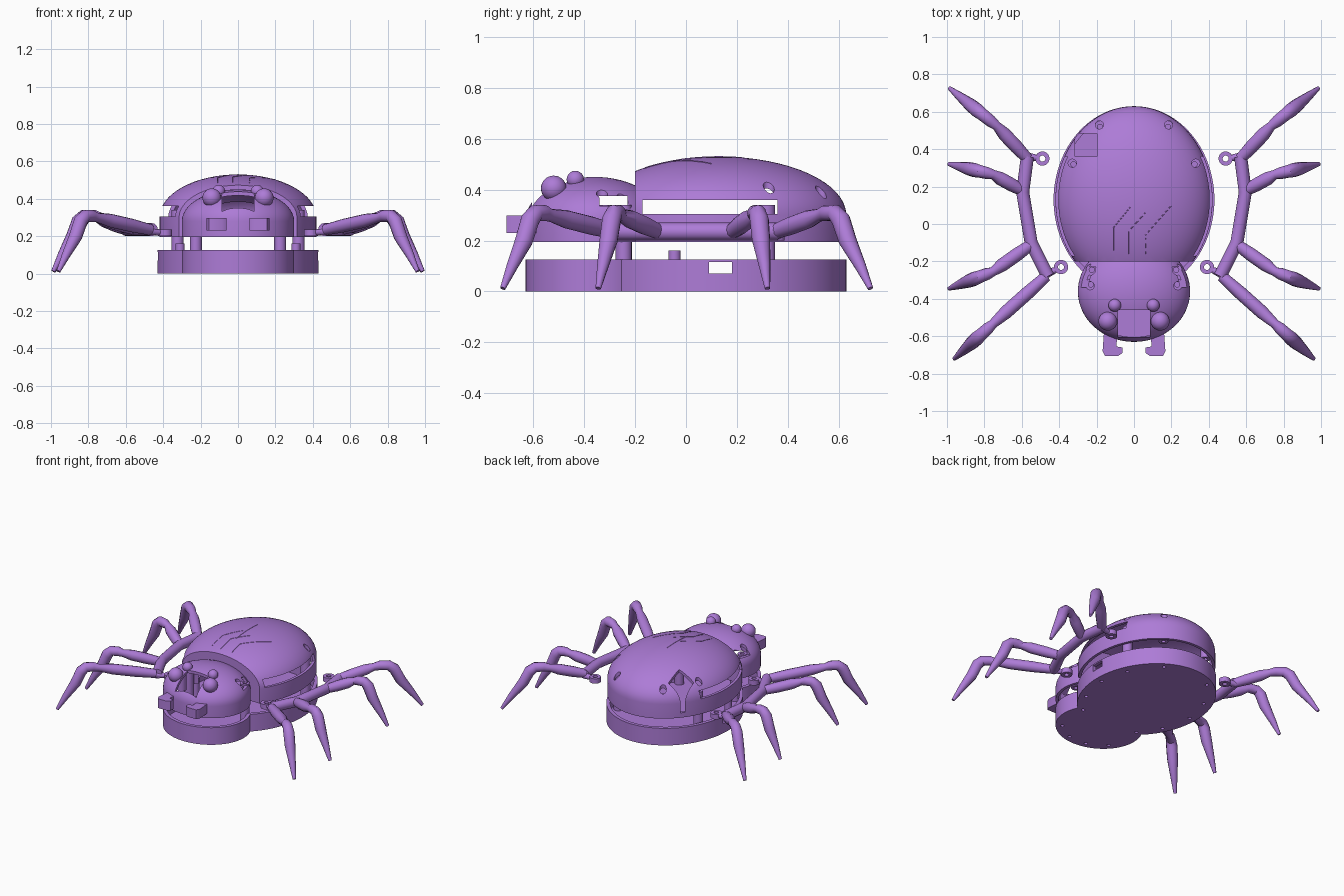
import bpy, bmesh, math
from mathutils import Vector

if "Cube" in bpy.data.objects:
    bpy.data.objects.remove(bpy.data.objects["Cube"])

mat = bpy.data.materials.new("purple")
mat.diffuse_color = (0.42, 0.2, 0.68, 1)
mat.use_nodes = True
mat.node_tree.nodes["Principled BSDF"].inputs["Base Color"].default_value = mat.diffuse_color


def activate(ob):
    bpy.ops.object.select_all(action='DESELECT')
    ob.select_set(True)
    bpy.context.view_layer.objects.active = ob


def add(name, bm):
    bmesh.ops.remove_doubles(bm, verts=bm.verts[:], dist=1e-5)
    bmesh.ops.recalc_face_normals(bm, faces=bm.faces[:])
    me = bpy.data.meshes.new(name)
    bm.to_mesh(me)
    bm.free()
    ob = bpy.data.objects.new(name, me)
    bpy.context.collection.objects.link(ob)
    me.materials.append(mat)
    return ob


def finish(ob):
    activate(ob)
    bpy.ops.object.shade_smooth_by_angle(angle=math.radians(35))
    return ob


def lathe(name, prof, cx=0, cy=0, sx=1, sy=1, n=96, closed=False):
    bm = bmesh.new()
    rings = [[bm.verts.new((cx + r * sx * math.cos(math.tau * k / n),
                            cy + r * sy * math.sin(math.tau * k / n), z)) for k in range(n)]
             for r, z in prof]
    pairs = list(zip(rings, rings[1:])) + ([(rings[-1], rings[0])] if closed else [])
    for a, b in pairs:
        for k in range(n):
            m = (k + 1) % n
            bm.faces.new((a[k], a[m], b[m], b[k]))
    return add(name, bm)


def dome(name, cy, sx, sy, z0, z1, h):
    arc = [(math.cos(t * math.pi / 32), z1 + h * math.sin(t * math.pi / 32)) for t in range(16)]
    return lathe(name, [(0, z0), (1, z0)] + arc + [(0, z1 + h)], 0, cy, sx, sy)


def disc(name, cy, sx, sy, z0, z1):
    return lathe(name, [(0, z0), (1, z0), (1, z1), (0, z1)], 0, cy, sx, sy)


def rod(name, x, y, r, z0, z1, n=20):
    return lathe(name, [(0, z0), (r, z0), (r, z1), (0, z1)], x, y, n=n)


def box(name, x0, x1, y0, y1, z0, z1):
    bm = bmesh.new()
    bmesh.ops.create_cube(bm, size=1)
    for v in bm.verts:
        v.co = ((x0 + x1) / 2 + v.co.x * (x1 - x0), (y0 + y1) / 2 + v.co.y * (y1 - y0),
                (z0 + z1) / 2 + v.co.z * (z1 - z0))
    return add(name, bm)


def boolean(ob, tool, op='DIFFERENCE'):
    m = ob.modifiers.new("bool", 'BOOLEAN')
    m.operation, m.solver, m.object = op, 'EXACT', tool
    activate(ob)
    bpy.ops.object.modifier_apply(modifier=m.name)
    bpy.data.objects.remove(tool)


def tube(name, pts, res=4):
    cu = bpy.data.curves.new(name, 'CURVE')
    cu.dimensions, cu.bevel_depth, cu.bevel_resolution = '3D', 1.0, res
    cu.use_fill_caps = True
    sp = cu.splines.new('POLY')
    sp.points.add(len(pts) - 1)
    for p, (co, r) in zip(sp.points, pts):
        p.co, p.radius = (*co, 1), r
    ob = bpy.data.objects.new(name, cu)
    bpy.context.collection.objects.link(ob)
    cu.materials.append(mat)
    activate(ob)
    bpy.ops.object.convert(target='MESH')
    return finish(bpy.context.object)


def ball(name, x, y, z, r):
    bm = bmesh.new()
    bmesh.ops.create_uvsphere(bm, u_segments=24, v_segments=16, radius=r)
    bmesh.ops.translate(bm, vec=(x, y, z), verts=bm.verts)
    return finish(add(name, bm))


# hollow upper shell: domed abdomen and head
shell = dome("body_shell", 0.13, 0.42, 0.50, 0.195, 0.30, 0.23)
boolean(shell, box("cut", -1, 1, -1, -0.2, 0, 1))
boolean(shell, dome("cut", -0.36, 0.30, 0.27, 0.195, 0.28, 0.17), 'UNION')
cavity = dome("cut", 0.13, 0.40, 0.48, 0.1, 0.30, 0.21)
boolean(cavity, box("cut", -1, 1, -1, -0.18, 0, 1))
boolean(shell, cavity)
boolean(shell, dome("cut", -0.36, 0.28, 0.25, 0.1, 0.28, 0.15))

# openings: side slots, head cut-outs, front window, rear window, screw holes
boolean(shell, box("cut", -1, 1, -0.17, 0.36, 0.305, 0.36))
boolean(shell, box("cut", -1, 1, -0.34, -0.23, 0.335, 0.375))
boolean(shell, box("cut", -0.085, 0.085, -0.605, -0.46, 0.31, 0.6))
boolean(shell, box("cut", -0.315, -0.197, 0.36, 0.485, 0.23, 0.6))
screws = [(0.185, 0.53, 0.2), (0.33, 0.325, 0.02), (0.23, -0.25, 0.02), (0.235, -0.33, 0.2)]
for s in (-1, 1):
    for x, y, z in screws:
        boolean(shell, rod("cut", s * x, y, 0.022, 0.3, 0.6))
finish(shell)

# tray base with side ports and screw holes underneath
base = disc("base_tray", 0.13, 0.43, 0.50, 0, 0.125)
boolean(base, disc("cut", -0.36, 0.30, 0.27, 0, 0.125), 'UNION')
boolean(base, disc("cut", 0.13, 0.405, 0.475, 0.03, 0.3))
boolean(base, disc("cut", -0.36, 0.275, 0.245, 0.03, 0.3))
boolean(base, box("cut", -1, 1, 0.09, 0.18, 0.07, 0.115))
for s in (-1, 1):
    for x, y in [(0.33, 0.325), (0.185, 0.53), (0.38, 0.12), (0.33, -0.1), (0.23, -0.25),
                 (0.2, -0.5), (0.07, -0.58)]:
        boolean(base, rod("cut", s * x, y, 0.012, -0.1, 0.018, 12))
finish(base)

path_back = [(0.57, 0.36), (0.595, 0.17), (0.55, -0.1), (0.46, -0.28)]
legs = [((0.57, 0.35), (0.735, 0.525), (0.985, 0.725)),
        ((0.60, 0.18), (0.755, 0.265), (0.988, 0.32)),
        ((0.55, -0.11), (0.755, -0.255), (0.988, -0.345)),
        ((0.47, -0.28), (0.755, -0.535), (0.96, -0.72))]

for s, side in ((1, "right"), (-1, "left")):
    # screw posts between tray and shell
    for i, (x, y, z) in enumerate(screws):
        finish(lathe(f"{side}_screw_post_{i}", [(0.032, z), (0.032, 0.34), (0.014, 0.34), (0.014, z)],
                     s * x * 0.98, y * 0.98, n=20, closed=True))
    finish(rod(f"{side}_peg", s * 0.31, -0.045, 0.024, 0.02, 0.16))

    # leg rail with two mounting eyelets
    tube(f"{side}_leg_rail", [((s * x, y, 0.235), 0.035) for x, y in path_back])
    for i, (x, y, bx, by) in enumerate([(0.49, 0.35, 0.57, 0.36), (0.39, -0.23, 0.47, -0.27)]):
        finish(lathe(f"{side}_eyelet_{i}", [(0.038, 0.2), (0.038, 0.235), (0.016, 0.235), (0.016, 0.2)],
                     s * x, y, n=24, closed=True))
        a, b = Vector((s * x, y, 0.218)), Vector((s * bx, by, 0.225))
        tube(f"{side}_eyelet_arm_{i}", [(a.lerp(b, 0.4), 0.017), (b, 0.022)])

    # jointed legs: thigh, knee, tapered shin
    for i, (b, j, f) in enumerate(legs):
        B, J = Vector((s * b[0], b[1], 0.235)), Vector((s * j[0], j[1], 0.3))
        F = Vector((s * f[0], f[1], 0.012))

        def at(t, z):
            p = J.lerp(F, t)
            p.z = z
            return p
        tube(f"{side}_leg_{i}", [(B, 0.03), (B.lerp(J, 0.35), 0.036), (B.lerp(J, 0.75), 0.036),
                                 (J, 0.025), (at(0.12, 0.308), 0.032), (at(0.3, 0.308), 0.034),
                                 (at(0.42, 0.28), 0.038), (at(0.55, 0.2), 0.036),
                                 (at(0.8, 0.1), 0.023), (F, 0.011)])

    # eyes
    ball(f"{side}_large_eye", s * 0.14, -0.52, 0.405, 0.05)
    ball(f"{side}_small_eye", s * 0.103, -0.435, 0.44, 0.034)

    # hooked fang
    bm = bmesh.new()
    outline = [(0.085, -0.57), (0.16, -0.57), (0.168, -0.68), (0.155, -0.705), (0.085, -0.705),
               (0.062, -0.69), (0.062, -0.66), (0.095, -0.655)]
    face = bm.faces.new([bm.verts.new((s * x, y, 0.23)) for x, y in outline])
    ext = bmesh.ops.extrude_face_region(bm, geom=[face])
    bmesh.ops.translate(bm, vec=(0, 0, 0.068),
                        verts=[v for v in ext['geom'] if isinstance(v, bmesh.types.BMVert)])
    finish(add(f"{side}_fang", bm))

# fine raised veins on the back
veins = [[(0, 0.22), (0, -0.02)], [(-0.02, 0.09), (-0.11, -0.02), (-0.11, -0.14)],
         [(0.06, 0.06), (-0.03, -0.04), (-0.03, -0.16)], [(0.2, 0.1), (0.06, -0.06), (0.06, -0.16)]]
for i, v in enumerate(veins):
    pts = []
    for (x0, y0), (x1, y1) in zip(v, v[1:]):
        for k in range(6):
            x, y = x0 + (x1 - x0) * k / 5, y0 + (y1 - y0) * k / 5
            z = 0.299 + 0.23 * math.sqrt(1 - (x / 0.42) ** 2 - ((y - 0.13) / 0.5) ** 2)
            if not pts or k:
                pts.append(((x, y, z), 0.003))
    tube(f"back_vein_{i}", pts, 1)
